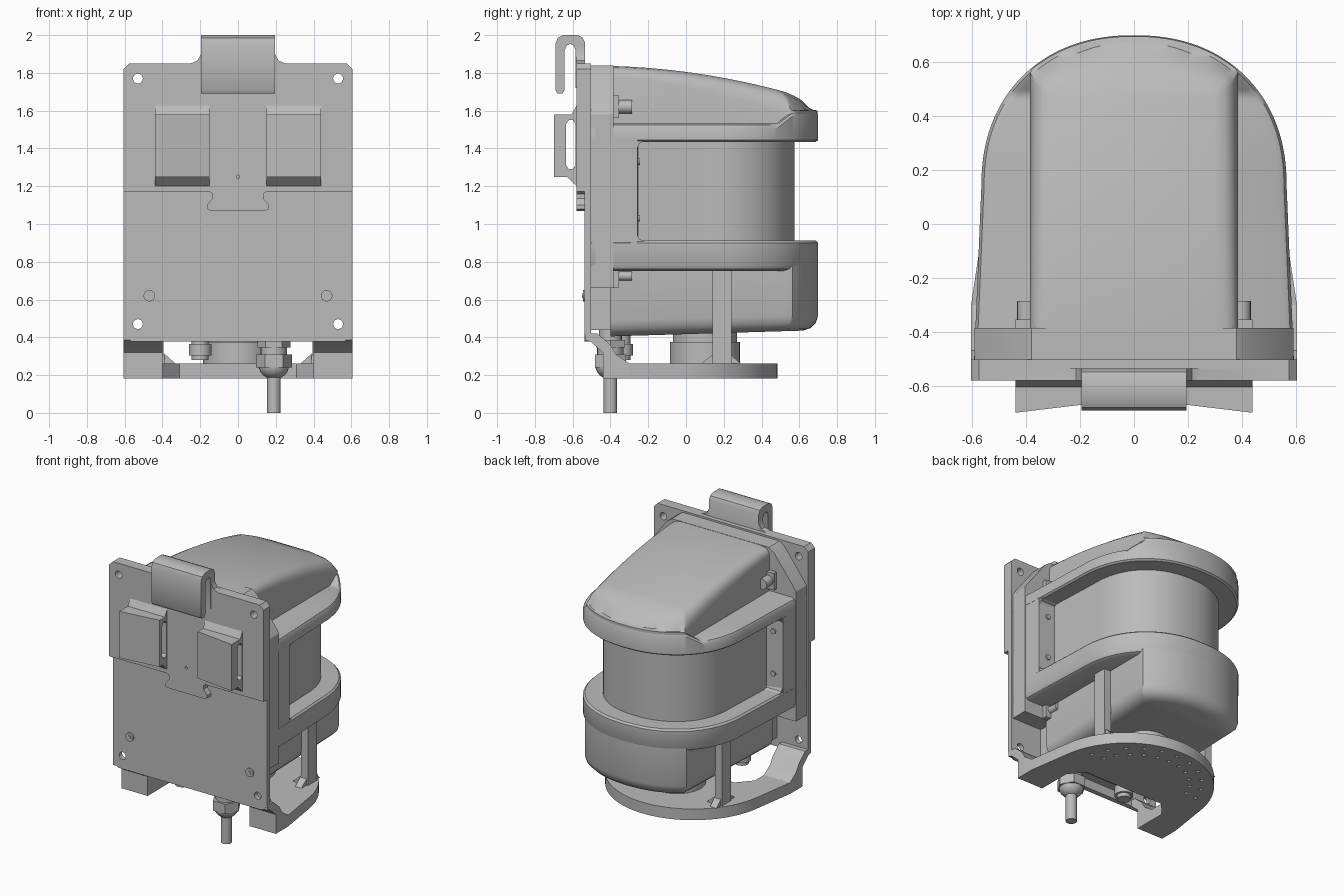
import bpy, bmesh, math

cube = bpy.data.objects.get("Cube")
if cube:
    bpy.data.objects.remove(cube, do_unlink=True)

grey = bpy.data.materials.new("light_grey")
grey.use_nodes = True
grey.diffuse_color = (0.5, 0.5, 0.5, 1)
grey.node_tree.nodes["Principled BSDF"].inputs["Base Color"].default_value = (0.5, 0.5, 0.5, 1)
parts = []


def finish(name, bm):
    bmesh.ops.recalc_face_normals(bm, faces=bm.faces[:])
    mesh = bpy.data.meshes.new(name)
    bm.to_mesh(mesh)
    bm.free()
    mesh.materials.append(grey)
    ob = bpy.data.objects.new(name, mesh)
    bpy.context.collection.objects.link(ob)
    parts.append(ob)
    return ob


def prism(name, pts, axis, lo, hi):
    """Extrude a 2D polygon along an axis."""
    bm = bmesh.new()
    place = {"x": lambda a, b, t: (t, a, b),
             "y": lambda a, b, t: (a, t, b),
             "z": lambda a, b, t: (a, b, t)}[axis]
    ends = [[bm.verts.new(place(a, b, t)) for a, b in pts] for t in (lo, hi)]
    for ring in ends:
        bm.faces.new(ring)
    n = len(pts)
    for i in range(n):
        j = (i + 1) % n
        bm.faces.new((ends[0][i], ends[0][j], ends[1][j], ends[1][i]))
    return finish(name, bm)


def box(name, x, y, z):
    return prism(name, [(x[0], y[0]), (x[1], y[0]), (x[1], y[1]), (x[0], y[1])], "z", *z)


def circle(a, b, r, n=24):
    return [(a + r * math.cos(2 * math.pi * i / n), b + r * math.sin(2 * math.pi * i / n))
            for i in range(n)]


def mirrored(half):
    """Close a symmetric polygon from its +x half."""
    return half + [(-a, b) for a, b in reversed(half) if abs(a) > 1e-6]


def cut(ob, cutter):
    mod = ob.modifiers.new("cut", "BOOLEAN")
    mod.operation = "DIFFERENCE"
    mod.solver = "EXACT"
    mod.object = cutter
    bpy.context.view_layer.objects.active = ob
    bpy.ops.object.modifier_apply(modifier=mod.name)
    parts.remove(cutter)
    bpy.data.objects.remove(cutter, do_unlink=True)


def plan(off=0, clip=9, front=-0.505, power=2.2):
    """Half of the rounded body outline, inset by off and clipped in width."""
    cy, r = 0.14, 0.56 - off
    pts = []
    for i in range(13):
        y = front + (cy - front) * i / 12
        pts.append((r + 0.006 + (cy - y) * 0.042, y))
    for i in range(1, 41):
        a = math.pi / 2 * i / 40
        pts.append(((r + 0.006) * max(0, math.cos(a)) ** (2 / power),
                    cy + r * math.sin(a) ** (2 / power)))
    return [(max(0.0005, min(x, clip - off)), y) for x, y in pts]


def loft(name, layers):
    """Stack outlines; each layer is (half outline, height as a function of y)."""
    bm = bmesh.new()
    rings = []
    for half, height in layers:
        right = [bm.verts.new((x, y, height(y))) for x, y in half]
        left = [bm.verts.new((-x, y, height(y))) for x, y in half]
        rings.append((right, left))
    n = len(rings[0][0])
    for (r0, l0), (r1, l1) in zip(rings, rings[1:]):
        for i in range(n - 1):
            bm.faces.new((r0[i], r0[i + 1], r1[i + 1], r1[i]))
            bm.faces.new((l0[i], l0[i + 1], l1[i + 1], l1[i]))
        for k in (0, n - 1):
            bm.faces.new((r0[k], l0[k], l1[k], r1[k]))
    for right, left in (rings[0], rings[-1]):
        for i in range(n - 1):
            bm.faces.new((right[i], right[i + 1], left[i + 1], left[i]))
    return finish(name, bm)


def flat(z):
    return lambda y: z


def shelf(z):
    """Side shelf that ramps up to the rear lip."""
    return lambda y: z + 0.07 * max(0, min(1, (y - 0.48) / 0.09))


def crown(drop):
    """Roof line falling towards the rear, with a softer edge there."""
    return lambda y: max(1.605 - drop * 0.1,
                         1.838 - drop * (1 + 1.5 * max(0, y + 0.4))
                         - 0.16 * max(0, (y + 0.5) / 1.1) ** 2 - 1.5 * max(0, y - 0.5) ** 2)


def belly(rise):
    return lambda y: 0.405 + 0.03 * (y + 0.4) + rise


# Upper housing: rim, dome and recessed window drum
loft("cap_rim", [(plan(0.012), flat(1.435)), (plan(), flat(1.445)), (plan(), shelf(1.505)),
                 (plan(0.01), shelf(1.523)), (plan(0.03), shelf(1.533))])
loft("cap_dome", [(plan(0.004, 0.389), flat(1.5)), (plan(0.004, 0.389), crown(0.05)),
                  (plan(0.01, 0.389, power=2.1), crown(0.03)),
                  (plan(0.025, 0.389, power=2), crown(0.014)),
                  (plan(0.05, 0.389, power=1.9), crown(0.005)),
                  (plan(0.09, 0.389, power=1.8), crown(0))])
loft("window_drum", [(plan(0.125), flat(0.88)), (plan(0.125), flat(1.46))])

# Lower housing: ring and belly
loft("lower_ring", [(plan(0.03), flat(0.752)), (plan(0.01), flat(0.762)), (plan(), flat(0.78)),
                    (plan(), flat(0.9)), (plan(0.012), flat(0.912))])
loft("lower_belly", [(plan(0.08, 0.4, -0.4), belly(0)), (plan(0.04, 0.4, -0.4), belly(0.012)),
                     (plan(0.012, 0.4, -0.4), belly(0.04)), (plan(0, 0.4, -0.4), belly(0.08)),
                     (plan(0, 0.4, -0.4), flat(0.78))])

# Side column and flange behind the plate
prism("side_column", mirrored([(0.592, -0.505), (0.582, -0.257), (0.45, -0.25)]), "z", 0.9, 1.445)
prism("rear_flange", mirrored([(0.592, 0.66), (0.592, 1.58), (0.565, 1.62), (0.42, 1.81),
                               (0.38, 1.838)]), "y", -0.51, -0.385)
box("lower_neck", (-0.36, 0.36), (-0.51, -0.39), (0.44, 0.7))

# Mounting plates with corner holes
lower = prism("back_plate", mirrored([(0.565, 0.377), (0.605, 0.417), (0.605, 1.82), (0.575, 1.85)]),
              "y", -0.537, -0.503)
upper = prism("hanger_plate", mirrored([
    (0.145, 1.07), (0.165, 1.08), (0.165, 1.1), (0.135, 1.135), (0.135, 1.16), (0.15, 1.172),
    (0.605, 1.172), (0.605, 1.82), (0.575, 1.85), (0.25, 1.85), (0.215, 1.865), (0.195, 1.9),
    (0.195, 1.94)]), "y", -0.58, -0.536)
for sx in (-1, 1):
    for z in (0.47, 1.77):
        cut(lower, prism("hole", circle(sx * 0.53, z, 0.026), "y", -0.7, -0.4))
    cut(upper, prism("hole", circle(sx * 0.53, 1.77, 0.026), "y", -0.7, -0.5))
cut(upper, prism("hole", circle(0, 1.25, 0.009), "y", -0.7, -0.55))

# Hanging hook
prism("hanging_hook", [
    (-0.535, 1.72), (-0.535, 1.96), (-0.548, 1.988), (-0.575, 2), (-0.65, 2), (-0.68, 1.985),
    (-0.692, 1.95), (-0.692, 1.71), (-0.68, 1.69), (-0.655, 1.69), (-0.642, 1.71), (-0.642, 1.92),
    (-0.632, 1.945), (-0.613, 1.953), (-0.594, 1.945), (-0.584, 1.92), (-0.584, 1.72)],
    "x", -0.195, 0.195)

for sx, side in ((-1, "right"), (1, "left")):
    # Strap bracket with a tapered face and a through slot
    pad = prism(side + "_strap_bracket", [
        (-0.578, 1.63), (-0.605, 1.58), (-0.70, 1.58), (-0.70, 1.25), (-0.63, 1.25), (-0.578, 1.2)],
        "x", sx * 0.15, sx * 0.44)
    for v in pad.data.vertices:
        if v.co.y < -0.69 and abs(v.co.x) < 0.2:
            v.co.y += 0.035
    slot = [(-0.634, 1.31), (-0.62, 1.29), (-0.6, 1.29), (-0.585, 1.31),
            (-0.585, 1.53), (-0.6, 1.55), (-0.62, 1.55), (-0.634, 1.53)]
    cut(pad, prism("slot", slot, "x", sx * 0.1, sx * 0.5))

    # Plate screw with a raised centre
    prism(side + "_plate_screw", circle(sx * 0.47, 0.62, 0.03), "y", -0.546, -0.52)
    prism(side + "_screw_socket", circle(sx * 0.47, 0.62, 0.014, 6), "y", -0.55, -0.52)

    # Housing bolts above and below the window
    for z, r in ((1.62, 0.036), (0.725, 0.025)):
        prism(side + "_housing_bolt", circle(sx * 0.397, z, r), "y", -0.39, -0.285)
        box(side + "_bolt_boss", sorted((sx * 0.36, sx * 0.44)), (-0.39, -0.355), (z - 0.06, z + 0.06))

    # Window frame: screws and filleted corners
    for z, edge, step in ((1.03, 0.91, 0.035), (1.33, 1.437, -0.035)):
        prism(side + "_frame_screw", circle(sx * 0.51, z, 0.018, 16), "y", -0.27, -0.243)
        prism(side + "_frame_corner", [(-0.258, edge - step), (-0.258, edge + step),
                                       (-0.247, edge + step * 0.3), (-0.222, edge),
                                       (-0.222, edge - step)], "x", sx * 0.44, sx * 0.575)

    # Leg joining the scale disc to the plate
    prism(side + "_leg", [
        (-0.535, 0.42), (-0.535, 0.385), (-0.505, 0.377), (-0.44, 0.32), (-0.44, 0.183), (-0.3, 0.183),
        (-0.3, 0.262), (-0.37, 0.31), (-0.40, 0.36), (-0.47, 0.42)], "x", sx * 0.4, sx * 0.605)

    # Upright strut with gussets
    box(side + "_strut", sorted((sx * 0.395, sx * 0.45)), (0.14, 0.24), (0.2, 0.765))
    prism(side + "_strut_gusset", [(0.08, 0.26), (0.29, 0.26), (0.23, 0.315), (0.15, 0.315)],
          "x", sx * 0.39, sx * 0.44)
    prism(side + "_strut_foot", [(sx * 0.33, 0.26), (sx * 0.43, 0.26), (sx * 0.43, 0.35)],
          "y", 0.14, 0.24)

# Angle scale disc, open at the front, with rows of index holes
arc = [(0.565 * math.cos(math.radians(a)), 0.565 * math.sin(math.radians(a)) - 0.08)
       for a in [8.5 + 81.5 * i / 24 for i in range(25)]]
disc = prism("scale_disc", mirrored([(0.31, -0.1), (0.4, -0.2), (0.4, -0.44), (0.605, -0.44),
                                     (0.605, -0.305)] + arc), "z", 0.183, 0.262)
for r, start in ((0.45, 15), (0.37, 20)):
    for i in range(11):
        a = math.radians(start + (180 - 2 * start) * i / 10)
        cut(disc, prism("hole", circle(r * math.cos(a), r * math.sin(a) - 0.02, 0.014, 10),
                        "z", 0.16, 0.21))
prism("pivot_puck", circle(0, 0.1, 0.185, 48), "z", 0.255, 0.375)
prism("pivot_puck_top", circle(0, 0.1, 0.17, 48), "z", 0.37, 0.43)

# Cable gland with cable, and the small connector
for name, r, z0, z1, n in (("cable", 0.036, 0, 0.22, 24), ("gland_nut", 0.095, 0.24, 0.31, 6),
                           ("gland_neck", 0.07, 0.3, 0.35, 24), ("gland_flange", 0.088, 0.345, 0.385, 6),
                           ("gland_stem", 0.06, 0.38, 0.46, 24)):
    prism(name, circle(0.19, -0.4, r, n), "z", z0, z1)
bm = bmesh.new()
bmesh.ops.create_uvsphere(bm, u_segments=24, v_segments=12, radius=0.08)
for v in bm.verts:
    v.co = (v.co.x + 0.19, v.co.y - 0.4, min(v.co.z, 0) * 0.9 + 0.25)
bmesh.ops.remove_doubles(bm, verts=bm.verts[:], dist=0.0005)
finish("gland_dome", bm)
for name, r, z0, z1 in (("connector_tip", 0.045, 0.28, 0.32), ("connector_nut", 0.06, 0.305, 0.365),
                        ("connector_stem", 0.045, 0.36, 0.44)):
    prism(name, circle(-0.2, -0.34, r), "z", z0, z1)

# Smooth curved surfaces, keep hard edges
bpy.ops.object.select_all(action="DESELECT")
for ob in parts:
    ob.select_set(True)
bpy.context.view_layer.objects.active = parts[0]
bpy.ops.object.shade_smooth_by_angle(angle=math.radians(32))
